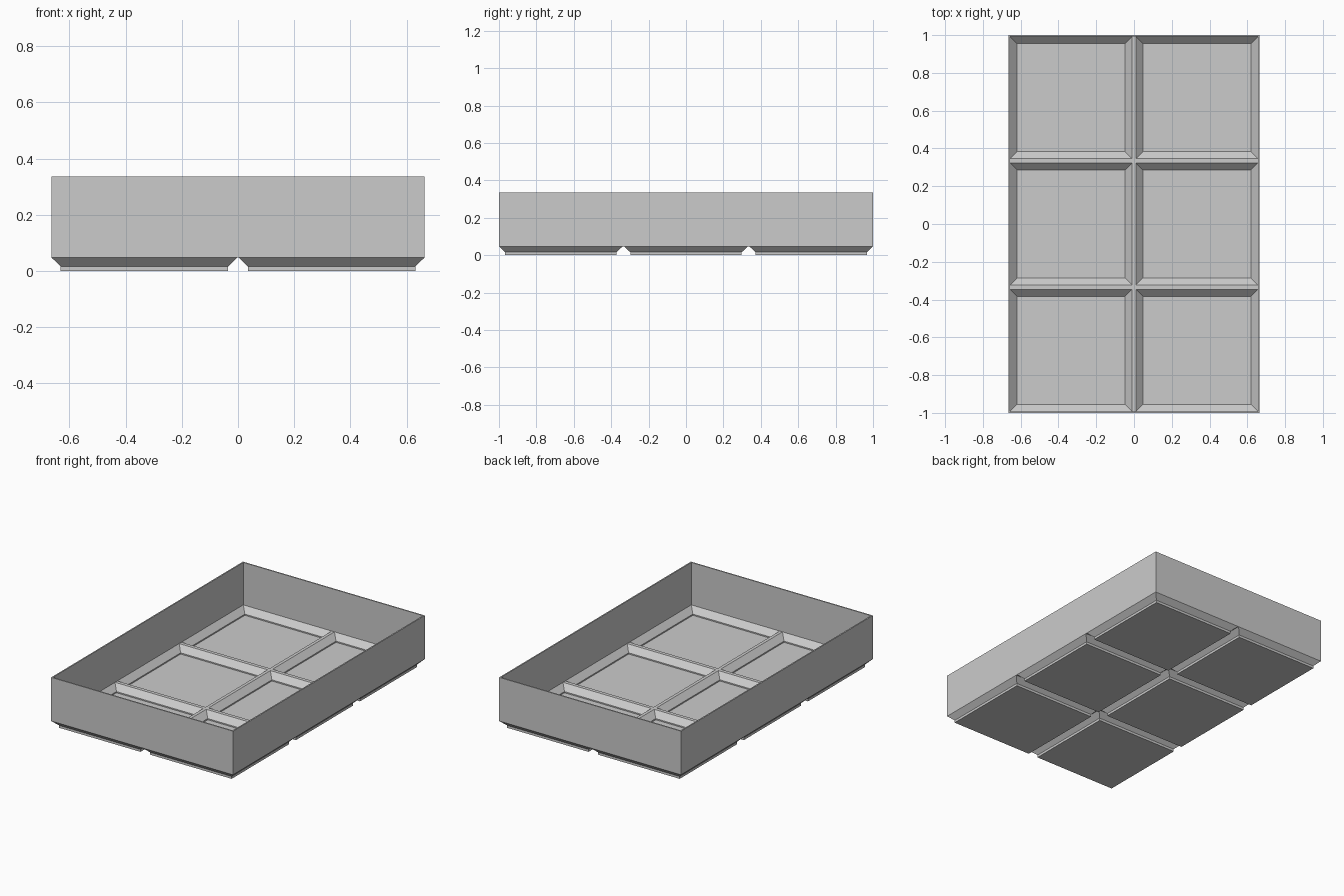
import bpy
import bmesh

if "Cube" in bpy.data.objects:
    bpy.data.objects.remove(bpy.data.objects["Cube"])

PITCH_X, PITCH_Y = 0.666, 0.669        # cell spacing
CENTRES_X = [-PITCH_X / 2, PITCH_X / 2]
CENTRES_Y = [-PITCH_Y, 0, PITCH_Y]
RIM_Z = 0.336

# (half width, height) from the outer edge of a cell to its flat panel
FOOT = [(0.331, 0.048), (0.298, 0.016), (0.298, 0.0)]
POCKET = [(0.3225, 0.056), (0.2855, 0.019), (0.2855, 0.011)]

bm = bmesh.new()


def square(cx, cy, half, z):
    return [bm.verts.new((cx + sx * half, cy + sy * half, z))
            for sx, sy in ((-1, -1), (1, -1), (1, 1), (-1, 1))]


def bridge(a, b):
    for i in range(len(a)):
        j = (i + 1) % len(a)
        bm.faces.new((a[i], a[j], b[j], b[i]))


def breaks(centres, half):
    return [c + s * half for c in centres for s in (-1, 1)]


def cells(profile):
    """Stepped square cells joined by the flat strips between them."""
    half, z = profile[0]
    for cx in CENTRES_X:
        for cy in CENTRES_Y:
            rings = [square(cx, cy, h, rz) for h, rz in profile]
            for a, b in zip(rings, rings[1:]):
                bridge(a, b)
            bm.faces.new(rings[-1])
    xs, ys = breaks(CENTRES_X, half), breaks(CENTRES_Y, half)
    for i in range(len(xs) - 1):
        for j in range(len(ys) - 1):
            if i % 2 or j % 2:
                bm.faces.new([bm.verts.new((xs[a], ys[b], z)) for a, b in
                              ((i, j), (i + 1, j), (i + 1, j + 1), (i, j + 1))])


def perimeter(half, z):
    xs, ys = breaks(CENTRES_X, half), breaks(CENTRES_Y, half)
    pts = [(x, ys[0]) for x in xs[:-1]] + [(xs[-1], y) for y in ys[:-1]]
    pts += [(x, ys[-1]) for x in xs[:0:-1]] + [(xs[0], y) for y in ys[:0:-1]]
    return [bm.verts.new((x, y, z)) for x, y in pts]


# Feet underneath, pockets and ribs inside
cells(FOOT)
cells(POCKET)

# Outer wall, thin rim and inner wall
walls = [perimeter(FOOT[0][0], FOOT[0][1]), perimeter(FOOT[0][0], RIM_Z),
         perimeter(POCKET[0][0], RIM_Z), perimeter(POCKET[0][0], POCKET[0][1])]
for a, b in zip(walls, walls[1:]):
    bridge(a, b)

bmesh.ops.remove_doubles(bm, verts=bm.verts, dist=0.0005)
bmesh.ops.recalc_face_normals(bm, faces=bm.faces)

mesh = bpy.data.meshes.new("divided_tray")
bm.to_mesh(mesh)
bm.free()
tray = bpy.data.objects.new("divided_tray", mesh)
bpy.context.collection.objects.link(tray)

grey = bpy.data.materials.new("light_grey")
grey.diffuse_color = (0.6, 0.6, 0.6, 1)
grey.use_nodes = True
grey.node_tree.nodes["Principled BSDF"].inputs["Base Color"].default_value = grey.diffuse_color
mesh.materials.append(grey)
